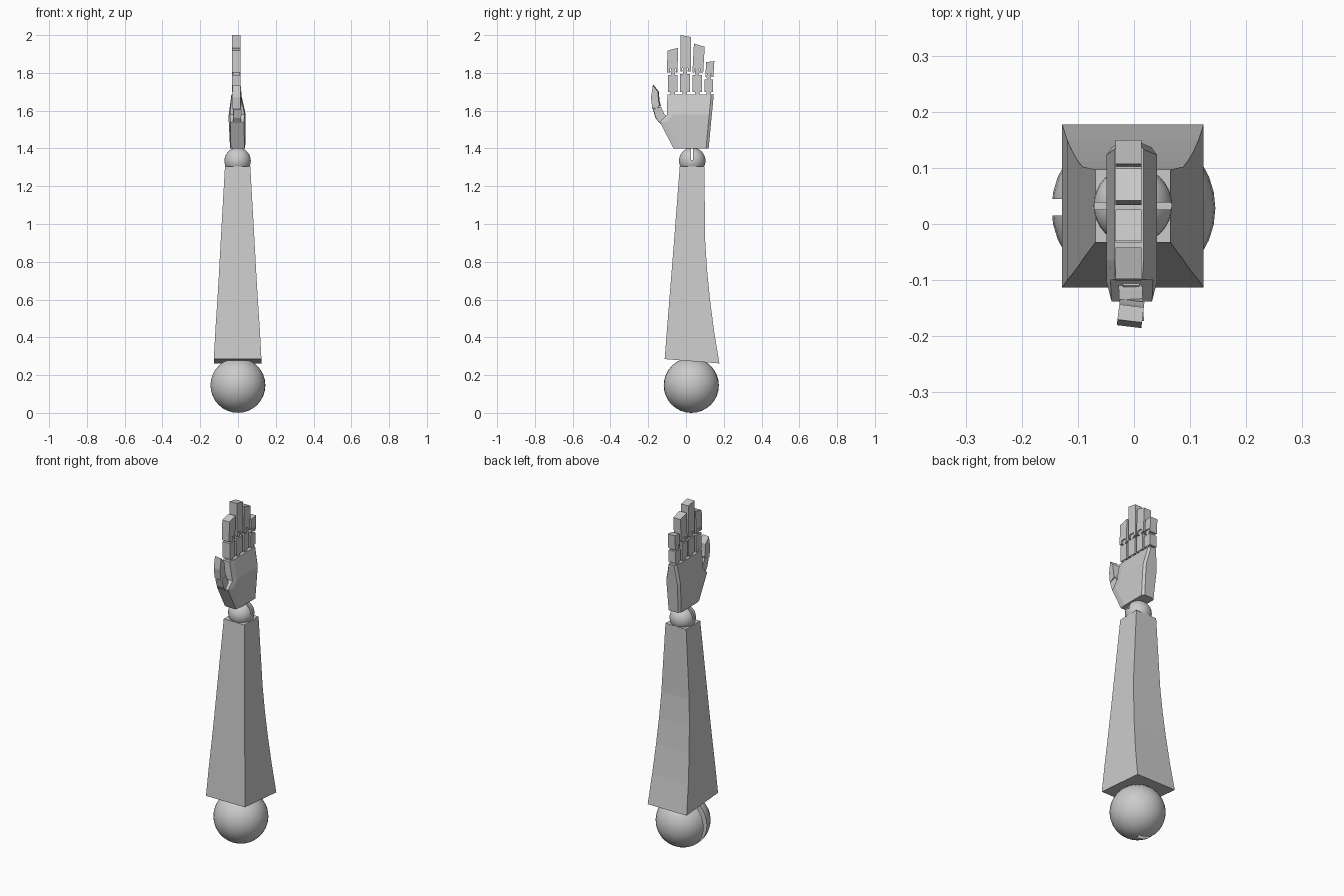
import bpy, bmesh, math
from mathutils import Matrix, Vector

if "Cube" in bpy.data.objects:
    bpy.data.objects.remove(bpy.data.objects["Cube"])


def finish(bm, name):
    bmesh.ops.recalc_face_normals(bm, faces=bm.faces)
    me = bpy.data.meshes.new(name)
    bm.to_mesh(me)
    bm.free()
    ob = bpy.data.objects.new(name, me)
    bpy.context.collection.objects.link(ob)
    return ob


def loft(name, rings):
    """Skin a stack of equal-length rings of (x, y, z) points and cap both ends."""
    bm = bmesh.new()
    rows = [[bm.verts.new(p) for p in r] for r in rings]
    n = len(rows[0])
    for a, b in zip(rows, rows[1:]):
        for i in range(n):
            j = (i + 1) % n
            bm.faces.new((a[i], a[j], b[j], b[i]))
    bm.faces.new(rows[0])
    bm.faces.new(rows[-1])
    return finish(bm, name)


def prism(name, pts, x0, x1, turn=0.0):
    """Extrude a (y, z) outline along x, optionally turned about z."""
    ob = loft(name, [[(x, y, z) for y, z in pts] for x in (x0, x1)])
    if turn:
        c = Vector(((x0 + x1) / 2, sum(p[0] for p in pts) / len(pts), 0))
        ob.data.transform(Matrix.Translation(c) @ Matrix.Rotation(turn, 4, 'Z')
                          @ Matrix.Translation(-c))
    return ob


def box(name, x, y, z):
    return prism(name, [(y[0], z[0]), (y[1], z[0]), (y[1], z[1]), (y[0], z[1])], *x)


def pin(name, y, z, r, x0, x1):
    """Small hinge barrel running along x."""
    return prism(name, [(y + r * math.cos(t * math.pi / 6), z + r * math.sin(t * math.pi / 6))
                        for t in range(12)], x0, x1)


def slotted_ball(name, centre, r, slot):
    """Smooth ball with a rectangular slot cut into it."""
    bpy.ops.mesh.primitive_uv_sphere_add(segments=32, ring_count=16, radius=r, location=centre)
    ob = bpy.context.object
    ob.name = name
    cutter = box("slot_cutter", *slot)
    cutter.hide_render = True
    mod = ob.modifiers.new("slot", 'BOOLEAN')
    mod.operation = 'DIFFERENCE'
    mod.object = cutter
    bpy.ops.object.modifier_apply(modifier=mod.name)
    bpy.data.objects.remove(cutter)
    bpy.ops.object.shade_smooth_by_angle(angle=math.radians(35))


# Ball joints
slotted_ball("elbow_ball", (-0.001, 0.028, 0.146), 0.146,
             ((-0.2, 0.0), (0.015, 0.045), (-0.1, 0.4)))
slotted_ball("wrist_ball", (-0.002, 0.033, 1.335), 0.07,
             ((-0.1, 0.1), (0.026, 0.038), (1.34, 1.5)))

# Forearm: tapered box with a curved back; front z/y and back z/y per section
rings = []
for zf, yf, zb, yb, w in ((0.285, -0.113, 0.262, 0.177, 0.126), (0.45, -0.1, 0.43, 0.149, 0.117),
                          (0.6, -0.088, 0.6, 0.127, 0.107), (0.75, -0.076, 0.75, 0.112, 0.098),
                          (0.9, -0.064, 0.9, 0.102, 0.09), (1.305, -0.033, 1.305, 0.097, 0.067)):
    rings.append([(-w - 0.002, yf, zf), (w - 0.002, yf, zf), (w - 0.002, yb, zb), (-w - 0.002, yb, zb)])
loft("forearm", rings)

# Palm: thickest in the middle, thinner at the knuckles, chamfered outer edge
rings = []
for z, y0, y1, w0, w, cx in ((1.40, -0.066, 0.12, 0.036, 0.04, -0.002),
                             (1.54, -0.138, 0.133, 0.036, 0.045, -0.004),
                             (1.58, -0.1, 0.137, 0.038, 0.045, -0.004),
                             (1.685, -0.099, 0.147, 0.024, 0.026, -0.009)):
    a, b, e = y0 + 0.035, y1 - 0.014, w - 0.01
    rings.append([(cx - w0, y0, z), (cx + w0, y0, z), (cx + w, a, z), (cx + w, b, z),
                  (cx + e, y1, z), (cx - e, y1, z), (cx - w, b, z), (cx - w, a, z)])
loft("palm", rings)

# Fingers: y range and top of lower block, then y range and top heights of the tip block
X = (-0.033, 0.013)
FINGERS = {
    "index": ((-0.094, -0.044), 1.79, (-0.098, -0.042), -0.003, (1.918, 1.933)),
    "middle": ((-0.033, 0.022), 1.795, (-0.03, 0.026), 0.0, (2.0, 1.99)),
    "ring": ((0.035, 0.085), 1.79, (0.042, 0.099), -0.008, (1.955, 1.938)),
    "little": ((0.097, 0.143), 1.765, (0.107, 0.15), -0.005, (1.857, 1.862)),
}
for name, (low, zt, tip, lean, tops) in FINGERS.items():
    box(name + "_lower", X, low, (1.698, zt))
    c = (low[0] + low[1]) / 2
    z0 = zt + 0.012
    yb0, yb1 = tip[0] + lean, tip[1] + lean
    # tip block with a hinge notch in its underside
    prism(name + "_tip", [(yb0, z0), (c - 0.015, z0), (c - 0.015, z0 + 0.02), (c + 0.015, z0 + 0.02),
                          (c + 0.015, z0), (yb1, z0), (tip[1], tops[1]), (tip[0], tops[0])], *X)
    # hinge tab, knuckle and pins
    box(name + "_tab", (X[0] + 0.006, X[1] - 0.006), (c - 0.01, c + 0.01), (zt - 0.01, z0 + 0.022))
    box(name + "_knuckle", (X[0] + 0.004, X[1] - 0.004), (c - 0.012, c + 0.012), (1.68, 1.70))
    pin(name + "_pin", c, z0 + 0.004, 0.013, X[0] + 0.004, X[1] - 0.004)

# Thumb: two angled blocks and a hinge
prism("thumb_base", [(-0.141, 1.537), (-0.108, 1.568), (-0.118, 1.587), (-0.134, 1.622),
                     (-0.174, 1.606), (-0.16, 1.56)], -0.026, 0.016, 0.05)
prism("thumb_tip", [(-0.176, 1.61), (-0.136, 1.626), (-0.143, 1.655), (-0.146, 1.70),
                    (-0.173, 1.735), (-0.183, 1.67)], -0.028, 0.016, -0.12)
pin("thumb_pin", -0.155, 1.613, 0.012, -0.022, 0.012)
prism("thumb_socket", [(-0.136, 1.53), (-0.1, 1.565), (-0.11, 1.578), (-0.145, 1.545)], -0.02, 0.01)
